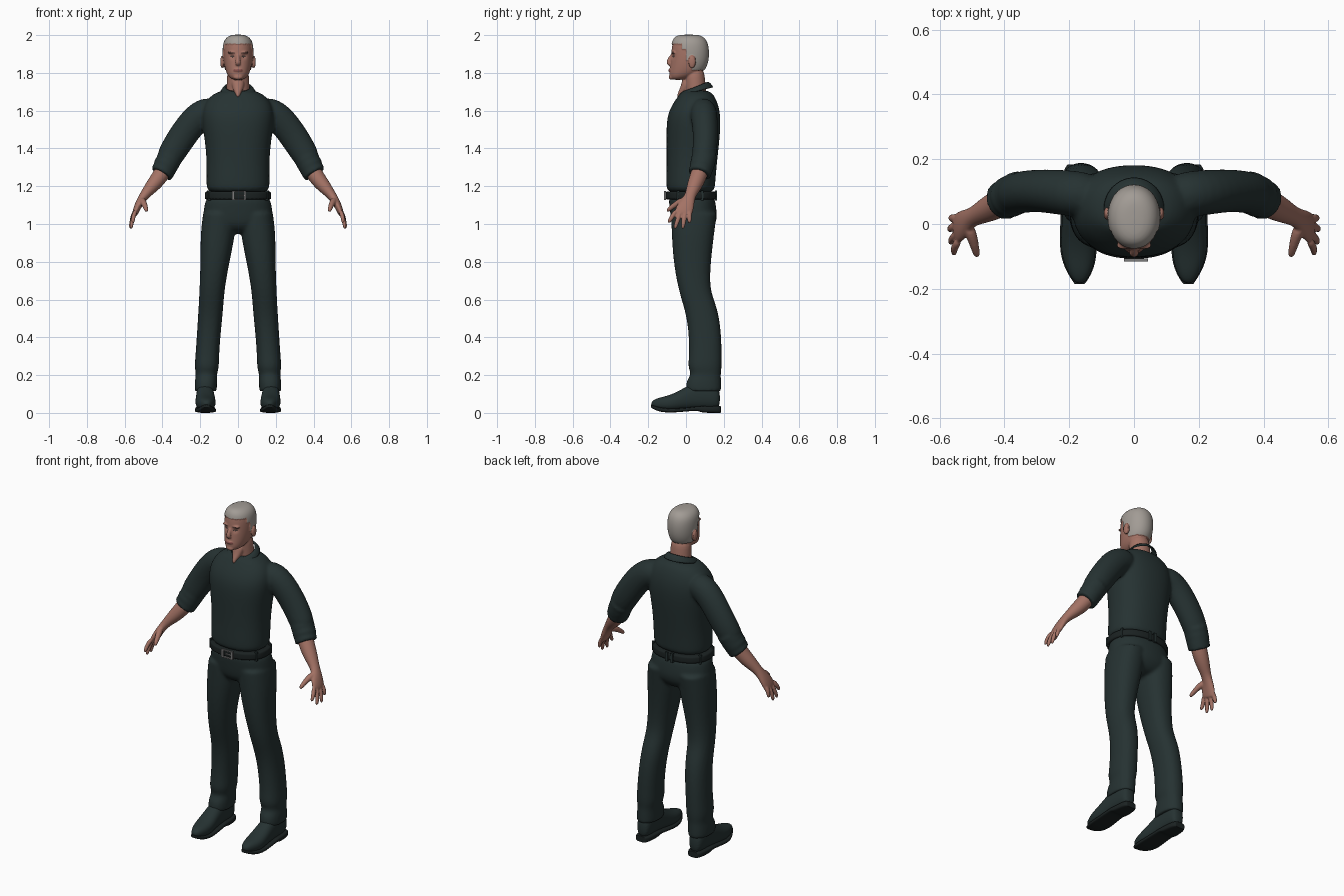
import bpy
import bmesh
import math
from mathutils import Vector, Matrix

default = bpy.data.objects.get("Cube")
if default:
    bpy.data.objects.remove(default, do_unlink=True)


def material(name, red, green, blue):
    mat = bpy.data.materials.new(name)
    mat.use_nodes = True
    colour = (red, green, blue, 1)
    mat.diffuse_color = colour
    shader = mat.node_tree.nodes["Principled BSDF"]
    shader.inputs["Base Color"].default_value = colour
    shader.inputs["Roughness"].default_value = 0.8
    return mat


cloth = material("dark_cloth", 0.019, 0.032, 0.032)
leather = material("black_leather", 0.011, 0.016, 0.016)
metal = material("buckle_metal", 0.2, 0.2, 0.2)
skin = material("skin", 0.37, 0.17, 0.13)
hair = material("grey_hair", 0.36, 0.33, 0.3)
brow = material("brow", 0.16, 0.08, 0.065)
lips = material("lips", 0.25, 0.085, 0.075)
eyes = material("eyes", 0.06, 0.04, 0.035)


def loft(bm, rings, crisp=False):
    """Skin a list of closed rings and cap both ends."""
    if crisp:
        rings = [rings[0]] + rings + [rings[-1]]
    rows = [[bm.verts.new(p) for p in ring] for ring in rings]
    count = len(rows[0])
    for low, high in zip(rows, rows[1:]):
        for i in range(count):
            j = (i + 1) % count
            bm.faces.new((low[i], low[j], high[j], high[i]))
    bm.faces.new(rows[0][::-1])
    bm.faces.new(rows[-1])


def oval(angle, power):
    c, s = math.cos(angle), math.sin(angle)
    return (math.copysign(abs(c) ** (2 / power), c),
            math.copysign(abs(s) ** (2 / power), s))


def slices(rows, axis="z", power=2.3, count=20):
    """Rings from rows of (position, low x, high x, low other, high other)."""
    rings = []
    for t, x0, x1, o0, o1 in rows:
        ring = []
        for i in range(count):
            c, s = oval(math.tau * i / count, power)
            x = (x0 + x1 + c * (x1 - x0)) / 2
            other = (o0 + o1 + s * (o1 - o0)) / 2
            ring.append((x, other, t) if axis == "z" else (x, t, other))
        rings.append(ring)
    return rings


def even(rows, **options):
    return slices([(z, -w, w, y0, y1) for z, w, y0, y1 in rows], **options)


def tube(path, count=12):
    """Rings square to a path of (x, y, z, radius along y, other radius)."""
    centres = [Vector(p[:3]) for p in path]
    rings = []
    for i, p in enumerate(path):
        along = (centres[min(i + 1, len(path) - 1)] - centres[max(i - 1, 0)]).normalized()
        side = Vector((0, 1, 0))
        side = (side - along * side.dot(along)).normalized()
        up = along.cross(side)
        angles = [math.tau * k / count for k in range(count)]
        rings.append([centres[i] + side * p[3] * math.cos(a) + up * p[4] * math.sin(a)
                      for a in angles])
    return rings


def block(bm, centre, size):
    matrix = Matrix.Translation(centre) @ Matrix.Diagonal((*size, 1))
    bmesh.ops.create_cube(bm, size=1, matrix=matrix)


def ball(bm, centre, radii):
    matrix = Matrix.Translation(centre) @ Matrix.Diagonal((*radii, 1))
    bmesh.ops.create_uvsphere(bm, u_segments=16, v_segments=10, radius=1, matrix=matrix)


def finish(name, bm, mats, levels=2, mirror=False, voxel=0, relax=0, thick=0):
    """Turn the parts into one object, optionally blended into one surface."""
    bmesh.ops.recalc_face_normals(bm, faces=bm.faces)
    mesh = bpy.data.meshes.new(name)
    bm.to_mesh(mesh)
    bm.free()
    ob = bpy.data.objects.new(name, mesh)
    bpy.context.collection.objects.link(ob)
    if thick:
        mod = ob.modifiers.new("thickness", "SOLIDIFY")
        mod.thickness, mod.offset = thick, 0
    if levels:
        ob.modifiers.new("rounding", "SUBSURF").levels = levels
    if mirror:
        ob.modifiers.new("mirror", "MIRROR")
    if voxel:
        mod = ob.modifiers.new("blend", "REMESH")
        mod.mode, mod.voxel_size = "VOXEL", voxel
    if relax:
        mod = ob.modifiers.new("relax", "SMOOTH")
        mod.iterations = relax
    bpy.context.view_layer.update()
    graph = bpy.context.evaluated_depsgraph_get()
    ob.data = bpy.data.meshes.new_from_object(ob.evaluated_get(graph))
    ob.modifiers.clear()
    ob.data.materials.clear()
    for mat in mats:
        ob.data.materials.append(mat)
    for face in ob.data.polygons:
        face.use_smooth = levels > 0
        face.material_index = 0
    return ob


# Shirt: torso blended with rolled sleeves
bm = bmesh.new()
loft(bm, even([(1.16, .163, -.1, .15), (1.2, .17, -.107, .155), (1.3, .167, -.104, .163),
               (1.4, .172, -.104, .174), (1.5, .187, -.106, .184), (1.58, .195, -.1, .184),
               (1.64, .18, -.07, .17), (1.685, .14, -.036, .148), (1.71, .085, -.02, .12)]))
for s in (-1, 1):
    loft(bm, tube([(s * .1, .085, 1.61, .07, .075), (s * .2, .095, 1.59, .075, .083),
                   (s * .285, .104, 1.48, .068, .08), (s * .345, .1, 1.385, .068, .076),
                   (s * .385, .085, 1.315, .062, .066)]))
    for x, y, z, r in ((.361, .095, 1.35, .068), (.378, .087, 1.318, .067),
                       (.394, .078, 1.285, .064)):
        axis = Vector((s * .013, -.007, -.021))
        a, b = Vector((s * x, y, z)) - axis, Vector((s * x, y, z)) + axis
        loft(bm, tube([(*a, r, r), (*b, r, r)]), crisp=True)
finish("shirt", bm, [cloth], voxel=.009, relax=3)

# Collar: folded band, open at the throat, with pointed flaps
bm = bmesh.new()
rows = []
for i in range(33):
    t = i / 16 - 1
    top, low = math.pi + t * (math.pi - .25), math.pi + t * (math.pi - .62)
    z = 1.731 - .026 * math.cos(top)
    rows.append([bm.verts.new(p) for p in (
        (.064 * math.sin(top), .05 - .062 * math.cos(top), z - .012),
        (.07 * math.sin(top), .05 - .068 * math.cos(top), z),
        (.095 * math.sin(low), .045 - .1 * math.cos(low), 1.697 - .025 * math.cos(low)))])
for a, b in zip(rows, rows[1:]):
    for k in (0, 1):
        bm.faces.new((a[k], b[k], b[k + 1], a[k + 1]))
finish("collar", bm, [cloth], levels=1, thick=.007)

# Trousers: hips blended with both legs, bunched above the hem
bm = bmesh.new()
loft(bm, even([(1.17, .164, -.098, .148), (1.1, .18, -.09, .16), (1.03, .19, -.082, .168),
               (.985, .17, -.07, .15), (.945, .11, -.02, .11)]))
leg = [(1.06, .01, .185, -.08, .165), (.95, .012, .2, -.077, .15), (.8, .045, .199, -.068, .132),
       (.66, .07, .204, -.042, .125), (.58, .076, .208, -.018, .157), (.5, .083, .213, .004, .178),
       (.4, .093, .219, .015, .188), (.3, .1, .226, .016, .19), (.24, .1, .231, .008, .19),
       (.205, .112, .222, .03, .184), (.17, .11, .23, -.002, .187), (.115, .112, .23, .0, .187)]
for s in (-1, 1):
    loft(bm, slices([(z, s * a, s * b, c, d) for z, a, b, c, d in leg]), crisp=True)
finish("trousers", bm, [cloth], voxel=.009, relax=3)

# Belt, loops and buckle
bm = bmesh.new()
loft(bm, even([(1.13, .175, -.106, .158), (1.152, .177, -.108, .16), (1.172, .173, -.106, .157)],
              count=40), crisp=True)
finish("belt", bm, [leather], levels=1)
bm = bmesh.new()
for angle in (-2.1, -1.1, -.1, .1, 1.1, 2.1):
    x, y = .174 * math.cos(angle + .5 * math.pi), .026 + .133 * math.sin(angle + .5 * math.pi)
    block(bm, (x, y, 1.151), (.016, .012, .055))
finish("belt_loops", bm, [cloth], levels=0)
bm = bmesh.new()
for s in (-1, 1):
    block(bm, (.006 + s * .031, -.111, 1.151), (.012, .01, .048))
    block(bm, (.006, -.111, 1.151 + s * .021), (.066, .01, .007))
block(bm, (.016, -.112, 1.151), (.04, .008, .006))
finish("buckle", bm, [metal], levels=0)

# Shoes and soles
bm = bmesh.new()
loft(bm, slices([(-.184, .153, .182, .034, .062), (-.15, .13, .205, .018, .08),
                 (-.09, .116, .227, .008, .092), (-.03, .12, .225, .014, .12),
                 (.02, .125, .222, .018, .152), (.09, .128, .22, .02, .172),
                 (.15, .13, .218, .02, .16), (.181, .142, .203, .028, .125)], axis="y"))
finish("shoes", bm, [cloth], mirror=True)
bm = bmesh.new()
loft(bm, slices([(-.185, .152, .183, .028, .044), (-.15, .127, .208, .007, .032),
                 (-.09, .112, .231, 0, .022), (-.01, .117, .228, .006, .026),
                 (.068, .122, .226, .014, .036), (.076, .122, .226, 0, .036),
                 (.16, .126, .222, 0, .036), (.184, .142, .205, 0, .036)],
                axis="y", power=4), crisp=True)
finish("soles", bm, [leather], mirror=True)

# Forearms and hands
bm = bmesh.new()
loft(bm, tube([(.375, .088, 1.32, .045, .045), (.41, .066, 1.255, .047, .046),
               (.45, .046, 1.205, .042, .04), (.485, .028, 1.165, .032, .029),
               (.506, .018, 1.138, .031, .024), (.528, 0, 1.1, .046, .021),
               (.544, -.014, 1.06, .05, .017), (.548, -.018, 1.045, .042, .012)]))
tips = ((.555, -.095, 1.005), (.566, -.06, .972), (.57, -.018, .972), (.565, .018, 1.002))
for i, tip in enumerate(tips):
    root = Vector((.54, -.05 + i * .023, 1.075))
    middle = root.lerp(Vector(tip), .55) + Vector((.008, 0, 0))
    loft(bm, tube([(*root, .013, .013), (*middle, .013, .012), (*tip, .01, .009)]))
loft(bm, tube([(.512, -.005, 1.13, .02, .02), (.498, -.045, 1.11, .017, .017),
               (.489, -.078, 1.088, .013, .013), (.483, -.102, 1.066, .01, .01)]))
finish("forearms_and_hands", bm, [skin], mirror=True, voxel=.0045, relax=2)

# Head: skull, neck, throat, nose, lips, brows, chin and ears blended
bm = bmesh.new()
loft(bm, even([(1.762, .03, -.08, -.01), (1.782, .053, -.09, .05), (1.81, .066, -.089, .095),
               (1.85, .075, -.083, .113), (1.89, .078, -.08, .119), (1.93, .078, -.077, .118),
               (1.965, .073, -.071, .109), (1.988, .055, -.058, .09), (1.998, .025, -.03, .06)],
              power=2.1))
loft(bm, tube([(0, .055, 1.64, .055, .06), (0, .052, 1.7, .057, .064),
               (0, .047, 1.76, .057, .062), (0, .04, 1.83, .055, .058)]))
loft(bm, tube([(0, .01, 1.77, .03, .04), (0, -.005, 1.72, .025, .032),
               (0, -.03, 1.688, .016, .014), (0, -.042, 1.668, .01, .006)]))
loft(bm, tube([(0, -.068, 1.9, .01, .01), (0, -.088, 1.872, .012, .011),
               (0, -.094, 1.853, .014, .016), (0, -.08, 1.84, .01, .014)]))
ball(bm, (0, -.08, 1.813), (.026, .014, .01))
ball(bm, (0, -.076, 1.777), (.026, .016, .014))
for s in (-1, 1):
    ball(bm, (s * .03, -.066, 1.908), (.026, .013, .007))
    ball(bm, (s * .084, .032, 1.858), (.01, .02, .034))
head = finish("head", bm, [skin, hair, brow, lips, eyes], voxel=.0042, relax=3)

# Eye hollows pressed into the face
for v in head.data.vertices:
    if v.co.y < -.02:
        distance = (abs(v.co.x) - .03) ** 2 + (v.co.z - 1.887) ** 2
        v.co.y += .007 * math.exp(-distance / .00018)


def hairline(y):
    if y < -.02:
        return 1.953
    if y < .003:
        return 1.925
    return 1.868 if y < .03 else 1.818


# Face colours by area; the hair is raised as a cap
raised = set()
for face in head.data.polygons:
    x, y, z = abs(face.center.x), face.center.y, face.center.z
    if z > hairline(y) and (x < .0795 or z > 1.9):
        face.material_index = 1
        raised.update(face.vertices)
    elif y < -.035:
        if abs(z - 1.907 + abs(x - .032) * .1) < .004 and .014 < x < .05:
            face.material_index = 2
        elif ((x - .03) / .013) ** 2 + ((z - 1.887) / .0055) ** 2 < 1:
            face.material_index = 4
        elif abs(z - 1.813) < .006 and x < .024:
            face.material_index = 3
normals = {i: head.data.vertices[i].normal.copy() for i in raised}
for i, normal in normals.items():
    head.data.vertices[i].co += normal * .005
